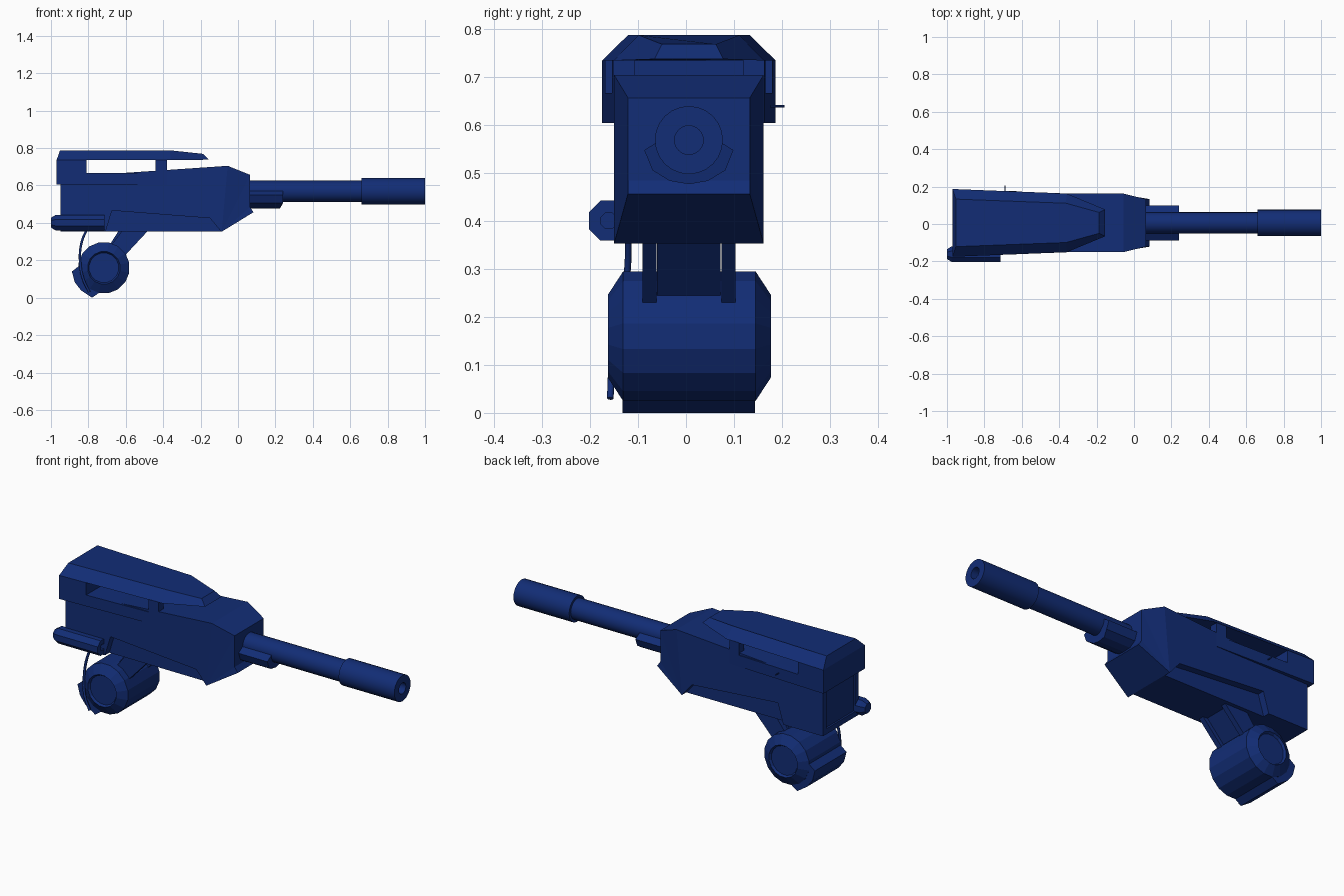
import bpy, bmesh
from math import sin, cos, pi, radians
from mathutils import Vector

if "Cube" in bpy.data.objects:
    bpy.data.objects.remove(bpy.data.objects["Cube"])

CY = 0.006  # centre plane of the gun in y
mat = bpy.data.materials.new("navy_paint")
mat.diffuse_color = (0.006, 0.026, 0.18, 1)
mat.use_nodes = True
mat.node_tree.nodes["Principled BSDF"].inputs["Base Color"].default_value = mat.diffuse_color


def make(name, verts, faces):
    bm = bmesh.new()
    vs = [bm.verts.new(v) for v in verts]
    for f in faces:
        bm.faces.new([vs[i] for i in f])
    bmesh.ops.recalc_face_normals(bm, faces=bm.faces)
    me = bpy.data.meshes.new(name)
    bm.to_mesh(me)
    bm.free()
    me.materials.append(mat)
    ob = bpy.data.objects.new(name, me)
    bpy.context.collection.objects.link(ob)
    return ob


def loft(name, a, b):
    """Solid between two outlines of equal length."""
    n = len(a)
    faces = [range(n), range(n, 2 * n)]
    faces += [(i, (i + 1) % n, n + (i + 1) % n, n + i) for i in range(n)]
    return make(name, list(a) + list(b), faces)


def prism(name, prof, y0, y1):
    """Extrude an (x, z) profile along y."""
    return loft(name, [(x, y0, z) for x, z in prof], [(x, y1, z) for x, z in prof])


def lathe(name, stations, centre, axis, n, turn=0.0):
    """Rings of (position, radius) along the x or y axis."""
    verts, c = [], Vector(centre)
    for t, r in stations:
        for i in range(n):
            a = 2 * pi * i / n + turn
            u, w = r * cos(a), r * sin(a)
            verts.append(c + Vector((t, u, w) if axis == 'x' else (u, t, w)))
    m = len(stations)
    faces = [range(n), range((m - 1) * n, m * n)]
    for k in range(m - 1):
        faces += [(k * n + i, k * n + (i + 1) % n, (k + 1) * n + (i + 1) % n, (k + 1) * n + i)
                  for i in range(n)]
    return make(name, verts, faces)


def smooth(ob, deg=30):
    bpy.ops.object.select_all(action='DESELECT')
    ob.select_set(True)
    bpy.context.view_layer.objects.active = ob
    bpy.ops.object.shade_smooth_by_angle(angle=radians(deg))


def cut(ob, cutter):
    mod = ob.modifiers.new("cut", 'BOOLEAN')
    mod.operation, mod.solver, mod.object = 'DIFFERENCE', 'EXACT', cutter
    bpy.context.view_layer.objects.active = ob
    bpy.ops.object.modifier_apply(modifier=mod.name)
    bpy.data.objects.remove(cutter)


# Receiver body: (x, z, half width) outline with a tapered nose
P = [(-0.95, 0.355, 0.156), (-0.087, 0.353, 0.156), (0.083, 0.457, 0.127), (0.064, 0.485, 0.127),
     (0.064, 0.657, 0.127), (-0.055, 0.705, 0.156), (-0.64, 0.665, 0.156), (-0.95, 0.668, 0.156)]
n = len(P)
verts = [(x, CY + s * w, z) for s in (-1, 1) for x, z, w in P]
faces = [(i, (i + 1) % n, n + (i + 1) % n, n + i) for i in range(n)]
for o in (0, n):
    faces += [[o + i for i in f] for f in ((0, 1, 5, 6, 7), (1, 2, 3), (1, 3, 4), (1, 4, 5))]
body = make("receiver_body", verts, faces)

# Recessed lower panels on both sides and a shallow rear panel
RECESS = [(-0.715, 0.33), (-0.674, 0.466), (-0.15, 0.425), (-0.07, 0.33)]
for s in (-1, 1):
    cut(body, prism("recess_cutter", RECESS, CY + s * 0.118, CY + s * 0.2))
REAR = [(-1.0, 0.385), (-0.94, 0.385), (-0.94, 0.6), (-1.0, 0.6)]
cut(body, prism("rear_cutter", REAR, CY - 0.125, CY + 0.125))

# Top cover: wide lower outline lofted to a narrower, sloping top
LOW = [(-0.97, 0.181, 0.735), (-0.36, 0.157, 0.735), (-0.155, 0.072, 0.738)]
TOP = [(-0.952, 0.127, 0.788), (-0.364, 0.105, 0.788), (-0.187, 0.056, 0.769)]


def mirrored(pts):
    return [(x, CY - w, z) for x, w, z in pts] + [(x, CY + w, z) for x, w, z in reversed(pts)]


loft("top_cover", mirrored(LOW), mirrored(TOP))


def cover_half(x):
    return 0.181 - (x + 0.97) * 0.024 / 0.61


def cover_wall(name, x0, x1, z0, z1, s, depth):
    rows = []
    for z in (z0, z1):
        rows.append([(x0, CY + s * cover_half(x0), z), (x1, CY + s * cover_half(x1), z),
                     (x1, CY + s * (cover_half(x1) - depth), z),
                     (x0, CY + s * (cover_half(x0) - depth), z)])
    loft(name, *rows)


# Rear block, side rails and front pillars that leave the window slot open
back = [(-0.97, 0.181), (-0.81, cover_half(-0.81))]
loft("cover_rear_block", mirrored([(x, w, 0.605) for x, w in back]),
     mirrored([(x, w, 0.735) for x, w in back]))
for s, side in ((-1, "right"), (1, "left")):
    cover_wall("cover_rail_" + side, -0.81, -0.38, 0.605, 0.667, s, 0.05)
    cover_wall("cover_pillar_" + side, -0.44, -0.38, 0.667, 0.736, s, 0.045)

# Barrel with thicker muzzle and open bore
smooth(lathe("barrel", [(0.03, 0.057), (0.66, 0.057), (0.66, 0.071), (1.0, 0.071),
                        (1.0, 0.03), (0.88, 0.03)], (0, CY, 0.569), 'x', 24))

# Cradle under the barrel root
half = [(0.05, 0.575), (0.093, 0.548), (0.076, 0.506), (0.04, 0.484)]
ring = [(w, z) for w, z in half] + [(0, 0.477)] + [(-w, z) for w, z in reversed(half)]
loft("barrel_cradle", [(0.05, CY + w, z) for w, z in ring],
     [(0.24 if z > 0.5 else 0.225, CY + w, z) for w, z in ring])

# Round pod with chamfered ends and shallow end dishes
lathe("pod_drum", [(-0.158, 0.08), (-0.17, 0.088), (-0.138, 0.138), (0.138, 0.138),
                   (0.17, 0.088), (0.158, 0.08)], (-0.717, CY + 0.001, 0.16), 'y', 16, pi / 16)
prism("pod_rear_block", [(-0.85, 0.17), (-0.888, 0.14), (-0.873, 0.083), (-0.84, 0.04),
                         (-0.78, 0.0), (-0.742, 0.027), (-0.717, 0.15)], CY - 0.138, CY + 0.138)

# Slanted strut: centre web with two side ribs
prism("strut_web", [(-0.63, 0.37), (-0.495, 0.37), (-0.625, 0.23), (-0.72, 0.23)],
      CY - 0.066, CY + 0.066)
for s, side in ((-1, "right"), (1, "left")):
    prism("strut_rib_" + side, [(-0.61, 0.37), (-0.47, 0.37), (-0.605, 0.225), (-0.72, 0.225)],
          CY + s * 0.07 - s * 0.002, CY + s * 0.097)

# Side tube with a bored front end
lathe("side_tube", [(-1.0, 0.028), (-0.975, 0.045), (-0.715, 0.045), (-0.715, 0.018),
                    (-0.76, 0.018)], (0, -0.161, 0.401), 'x', 8, pi / 8)

# Cable from tube to pod
cu = bpy.data.curves.new("cable", 'CURVE')
cu.dimensions = '3D'
cu.bevel_depth, cu.bevel_resolution, cu.resolution_u, cu.use_fill_caps = 0.007, 1, 4, True
pts = [(-0.805, -0.12, 0.37), (-0.835, -0.122, 0.3), (-0.845, -0.135, 0.2),
       (-0.828, -0.154, 0.1), (-0.795, -0.158, 0.03)]
sp = cu.splines.new('BEZIER')
sp.bezier_points.add(len(pts) - 1)
for bp, p in zip(sp.bezier_points, pts):
    bp.co = p
    bp.handle_left_type = bp.handle_right_type = 'AUTO'
cu.materials.append(mat)
bpy.context.collection.objects.link(bpy.data.objects.new("cable", cu))

# Small pin on the far side of the cover
lathe("side_pin", [(0.16, 0.003), (0.205, 0.003)], (-0.69, 0, 0.64), 'y', 6)
